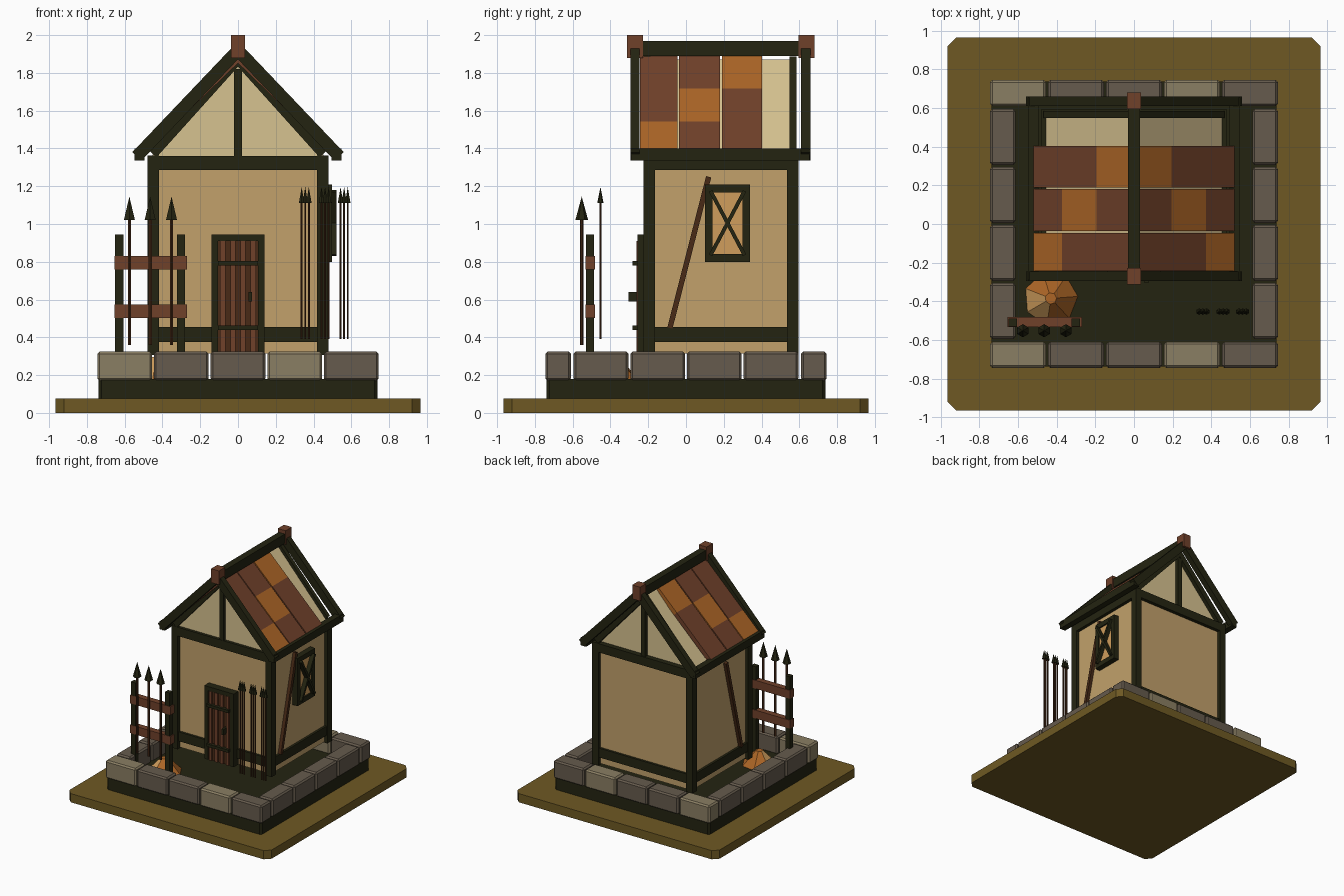
import bpy, bmesh, math
from mathutils import Vector, Matrix

if "Cube" in bpy.data.objects:
    bpy.data.objects.remove(bpy.data.objects["Cube"])


def material(name, r, g, b):
    def lin(c):
        c /= 255
        return c / 12.92 if c <= 0.04045 else ((c + 0.055) / 1.055) ** 2.4
    m = bpy.data.materials.new(name)
    m.diffuse_color = (lin(r), lin(g), lin(b), 1)
    m.use_nodes = True
    m.node_tree.nodes["Principled BSDF"].inputs["Base Color"].default_value = m.diffuse_color
    return m


GRASS = material("olive ground", 110, 89, 35)
DARK = material("dark timber", 36, 36, 17)
STONE = material("grey stone", 102, 91, 77)
PALE = material("pale stone", 138, 126, 99)
WALL = material("tan plaster", 194, 161, 107)
CREAM = material("cream plaster", 214, 194, 144)
BROWN = material("brown wood", 112, 65, 42)
DEEP = material("deep brown wood", 72, 42, 22)
ORANGE = material("orange tile", 172, 101, 38)
GLOW = material("amber pane", 208, 158, 92)


def finish(name, bm, mat):
    bmesh.ops.recalc_face_normals(bm, faces=bm.faces)
    me = bpy.data.meshes.new(name)
    bm.to_mesh(me)
    bm.free()
    me.materials.append(mat)
    ob = bpy.data.objects.new(name, me)
    bpy.context.collection.objects.link(ob)
    return ob


def box(name, x, y, z, mat, bevel=0, upright_only=False):
    """Box from (min, max) pairs, optionally chamfered."""
    bm = bmesh.new()
    size = [p[1] - p[0] for p in (x, y, z)]
    mid = [(p[1] + p[0]) / 2 for p in (x, y, z)]
    bmesh.ops.create_cube(bm, size=1, matrix=Matrix.Translation(mid) @ Matrix.Diagonal((*size, 1)))
    if bevel:
        edges = [e for e in bm.edges if not upright_only
                 or abs(e.verts[0].co.z - e.verts[1].co.z) > 0.01]
        bmesh.ops.bevel(bm, geom=edges, offset=bevel, segments=1, affect='EDGES')
    return finish(name, bm, mat)


def bar(name, a, b, side, w, h, mat):
    """Beam from a to b; w is its width along the side axis, h its depth."""
    a, b, s = Vector(a), Vector(b), Vector(side)
    d = (b - a).normalized()
    rot = Matrix((s, d, s.cross(d))).transposed().to_4x4()
    bm = bmesh.new()
    bmesh.ops.create_cube(bm, size=1, matrix=Matrix.Translation((a + b) / 2) @ rot
                          @ Matrix.Diagonal((w, (b - a).length, h, 1)))
    return finish(name, bm, mat)


def cone(name, x, y, z0, z1, r0, r1, sides, mat, turn=0):
    bm = bmesh.new()
    bmesh.ops.create_cone(bm, cap_ends=True, segments=sides, radius1=r0, radius2=r1, depth=z1 - z0,
                          matrix=Matrix.Translation((x, y, (z0 + z1) / 2)) @ Matrix.Rotation(turn, 4, 'Z'))
    return finish(name, bm, mat)


def spear(name, x, y, z0, neck, tip, r_shaft, r_tip):
    cone(name + "_shaft", x, y, z0, neck + 0.01, r_shaft, r_shaft, 6, DEEP)
    cone(name + "_tip", x, y, neck, tip, r_tip, 0, 6, DARK)


# Ground slab and dark foundation
box("ground", (-.965, .965), (-.965, .965), (0, .075), GRASS, .045, True)
box("foundation", (-.738, .738), (-.738, .738), (.075, .18), DARK, .015, True)

# Stone kerb: five stones front and back, four along each side
for i in range(5):
    cx = -.6 + .3 * i
    x0, x1 = max(cx - .145, -.745), min(cx + .145, .745)
    for s in (-1, 1):
        box("kerb_stone", (x0, x1), sorted((s * .61, s * .745)), (.17, .325),
            PALE if i in (0, 3) else STONE, .012)
for i in range(4):
    cy = -.45 + .3 * i
    for s in (-1, 1):
        box("kerb_stone_side", sorted((s * .612, s * .745)), (cy - .145, cy + .145), (.17, .325), STONE, .012)

# Walls and timber frame
box("walls", (-.45, .45), (-.195, .565), (.315, 1.34), WALL)
for s in (-1, 1):
    xs = sorted((s * .418, s * .478))
    for y in ((-.225, -.165), (.535, .595)):
        box("corner_post", xs, y, (.307, 1.36), DARK)
    box("side_sill", sorted((s * .43, s * .47)), (-.17, .54), (.375, .455), DARK)
    box("side_top_plate", xs, (-.225, .595), (1.285, 1.362), DARK)
    bar("side_brace", (s * .46, -.085, .45), (s * .46, .12, 1.25), (1, 0, 0), .035, .028, DEEP)
for y in ((-.215, -.18), (.55, .585)):
    box("end_sill", (-.43, .43), y, (.375, .455), DARK)
for y in ((-.225, -.175), (.545, .595)):
    box("end_top_plate", (-.478, .478), y, (1.285, 1.36), DARK)

# Gabled loft under the roof
bm = bmesh.new()
f = bm.faces.new([bm.verts.new(p) for p in ((-.462, -.2, 1.355), (.462, -.2, 1.355), (0, -.2, 1.87))])
g = bmesh.ops.extrude_face_region(bm, geom=[f])["geom"]
bmesh.ops.translate(bm, vec=(0, .75, 0), verts=[v for v in g if isinstance(v, bmesh.types.BMVert)])
finish("gable_loft", bm, CREAM)
for y in (-.205, .567):
    box("gable_post", (-.02, .02), (y - .018, y + .018), (1.35, 1.82), DARK)
    for s in (-1, 1):
        bar("gable_trim", (s * .45, y, 1.37), (0, y, 1.87), (0, 1, 0), .036, .05, DARK)

# Roof tiles: three rows by three bands on both slopes
bands = ((-.243, -.046), (-.037, .18), (.19, .403))
rows = ((.36, .515), (.18, .36), (0, .18))
for s in (-1, 1):
    for b, (y0, y1) in enumerate(bands):
        for r, (x0, x1) in enumerate(rows):
            p, q = [(s * x, (y0 + y1) / 2, 1.878 - .97 * x) for x in (x0, x1)]
            bar("roof_tile", p, q, (0, 1, 0), y1 - y0, .038, ORANGE if b == r else BROWN)

# Outer rafters, eaves, ridge and ridge caps
for s in (-1, 1):
    for y in (-.27, .635):
        bar("rafter", (s * .535, y, 1.358), (0, y, 1.92), (0, 1, 0), .05, .066, DARK)
    box("eave_beam", sorted((s * .495, s * .548)), (-.29, .655), (1.335, 1.4), DARK)
box("ridge_beam", (-.03, .03), (-.295, .66), (1.89, 1.97), DARK)
for y in (-.27, .637):
    box("ridge_cap", (-.037, .037), (y - .042, y + .042), (1.88, 2), BROWN)

# Door
box("door_panel", (-.11, .11), (-.25, -.19), (.315, .92), DEEP)
for i in range(4):
    cx = -.081 + .054 * i
    box("door_plank", (cx - .014, cx + .014), (-.262, -.245), (.315, .91), BROWN)
for s in (-1, 1):
    box("door_jamb", sorted((s * .105, s * .14)), (-.258, -.19), (.315, .945), DARK)
box("door_lintel", (-.14, .14), (-.258, -.19), (.91, .945), DARK)
for z in (.45, .792):
    box("door_strap", (-.105, .105), (-.282, -.245), (z - .012, z + .012), DARK)
box("door_handle", (.055, .075), (-.305, -.25), (.59, .64), DARK)

# Window on the right wall with crossed bars
box("window_pane", (.44, .485), (.12, .32), (.82, 1.19), GLOW)
for y in ((.10, .14), (.30, .34)):
    box("window_stile", (.44, .498), y, (.80, 1.21), DARK)
for z in ((.80, .842), (1.168, 1.21)):
    box("window_rail", (.44, .498), (.10, .34), z, DARK)
for a, b in ((.13, .31), (.31, .13)):
    bar("window_cross", (.503, a, .835), (.503, b, 1.175), (1, 0, 0), .036, .02, DARK)

# Fence with three spears leaning on it
for x in (-.628, -.302):
    box("fence_post", (x - .022, x + .022), (-.53, -.488), (.18, .945), DARK)
for z in (.538, .795):
    box("fence_rail", (-.655, -.27), (-.533, -.482), (z - .036, z + .036), BROWN)
for x in (-.575, -.465, -.352):
    spear("fence_spear", x, -.552, .36, 1.02, 1.145, .01, .034)

# Bundles of thin spears by the right corner
for cx in (.356, .461, .562):
    for k in (-1, 0, 1):
        spear("thin_spear", cx + .019 * k, -.453, .39, 1.11, 1.195, .006, .017)

# Small ember heap beside the fence
heap = cone("ember_heap", -.43, -.385, .18, .295, .14, .03, 7, ORANGE, .3)
heap.data.materials.append(GLOW)
for p in heap.data.polygons:
    p.material_index = 1 if p.normal.x < -.3 and p.normal.y < 0 else 0
